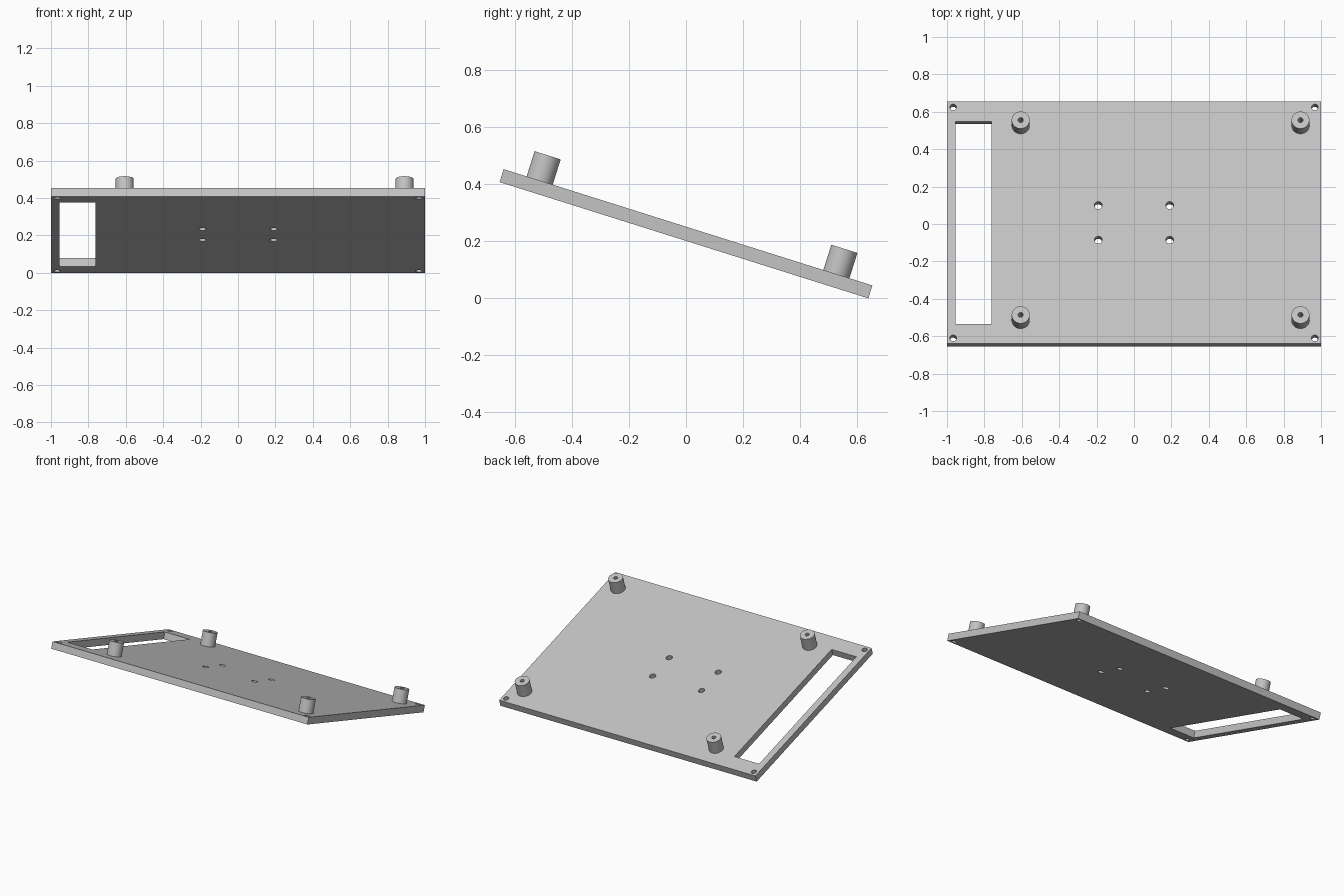
import bpy
import bmesh
from math import cos, sin, pi, radians
from mathutils import Matrix

if "Cube" in bpy.data.objects:
    bpy.data.objects.remove(bpy.data.objects["Cube"], do_unlink=True)

LENGTH, THICK = 1.357, 0.0475
TILT = radians(17.5)
PIN_X, PIN_Y, PIN_HEIGHT = (-0.606, 0.89), 0.546, 0.093

grey = bpy.data.materials.new("light grey")
grey.use_nodes = True
colour = (0.55, 0.55, 0.55, 1)
grey.diffuse_color = colour
grey.node_tree.nodes["Principled BSDF"].inputs["Base Color"].default_value = colour

# Tilt of the whole tray, with its lowest edge resting on the ground
height = (LENGTH * sin(TILT) + THICK * cos(TILT)) / 2
tilted = Matrix.Translation((0, 0, height)) @ Matrix.Rotation(-TILT, 4, "X")


def circle(x, y, r, n=40):
    return [(x + r * cos(2 * pi * i / n), y + r * sin(2 * pi * i / n)) for i in range(n)]


def rectangle(x0, x1, y0, y1):
    return [(x0, y0), (x1, y0), (x1, y1), (x0, y1)]


def extruded(name, outlines, depth, position):
    """Solid slab whose inner outlines become holes."""
    curve = bpy.data.curves.new(name, "CURVE")
    curve.dimensions = "2D"
    curve.fill_mode = "BOTH"
    curve.extrude = depth / 2
    for outline in outlines:
        spline = curve.splines.new("POLY")
        spline.points.add(len(outline) - 1)
        for point, (x, y) in zip(spline.points, outline):
            point.co = (x, y, 0, 1)
        spline.use_cyclic_u = True
    helper = bpy.data.objects.new(name + "_outline", curve)
    bpy.context.collection.objects.link(helper)
    bpy.context.view_layer.update()
    graph = bpy.context.evaluated_depsgraph_get()
    mesh = bpy.data.meshes.new_from_object(helper.evaluated_get(graph))
    bpy.data.objects.remove(helper, do_unlink=True)
    bpy.data.curves.remove(curve)

    bm = bmesh.new()
    bm.from_mesh(mesh)
    bmesh.ops.remove_doubles(bm, verts=bm.verts, dist=1e-5)
    bmesh.ops.recalc_face_normals(bm, faces=bm.faces)
    bm.to_mesh(mesh)
    bm.free()
    mesh.name = name
    mesh.materials.clear()
    mesh.materials.append(grey)

    obj = bpy.data.objects.new(name, mesh)
    bpy.context.collection.objects.link(obj)
    obj.matrix_world = tilted @ Matrix.Translation(position)
    bpy.ops.object.select_all(action="DESELECT")
    obj.select_set(True)
    bpy.context.view_layer.objects.active = obj
    bpy.ops.object.shade_smooth_by_angle(angle=radians(30))
    return obj


# Base plate with a long slot, corner screw holes and four centre holes
outlines = [rectangle(-1, 1, -LENGTH / 2, LENGTH / 2),
            rectangle(-0.955, -0.762, -0.568, 0.568)]
for sx in (-1, 1):
    for sy in (-1, 1):
        outlines.append(circle(sx * 0.967, sy * 0.647, 0.0175))
        outlines.append(circle(sx * 0.191, sy * 0.097, 0.021))
extruded("base_plate", outlines, THICK, (0, 0, 0))

# Hollow standoffs on the upper face
for x, side in zip(PIN_X, ("right", "left")):
    for y, end in ((-PIN_Y, "front"), (PIN_Y, "back")):
        extruded(f"standoff_{end}_{side}", [circle(0, 0, 0.048), circle(0, 0, 0.0135)],
                 PIN_HEIGHT, (x, y, (THICK + PIN_HEIGHT) / 2))
